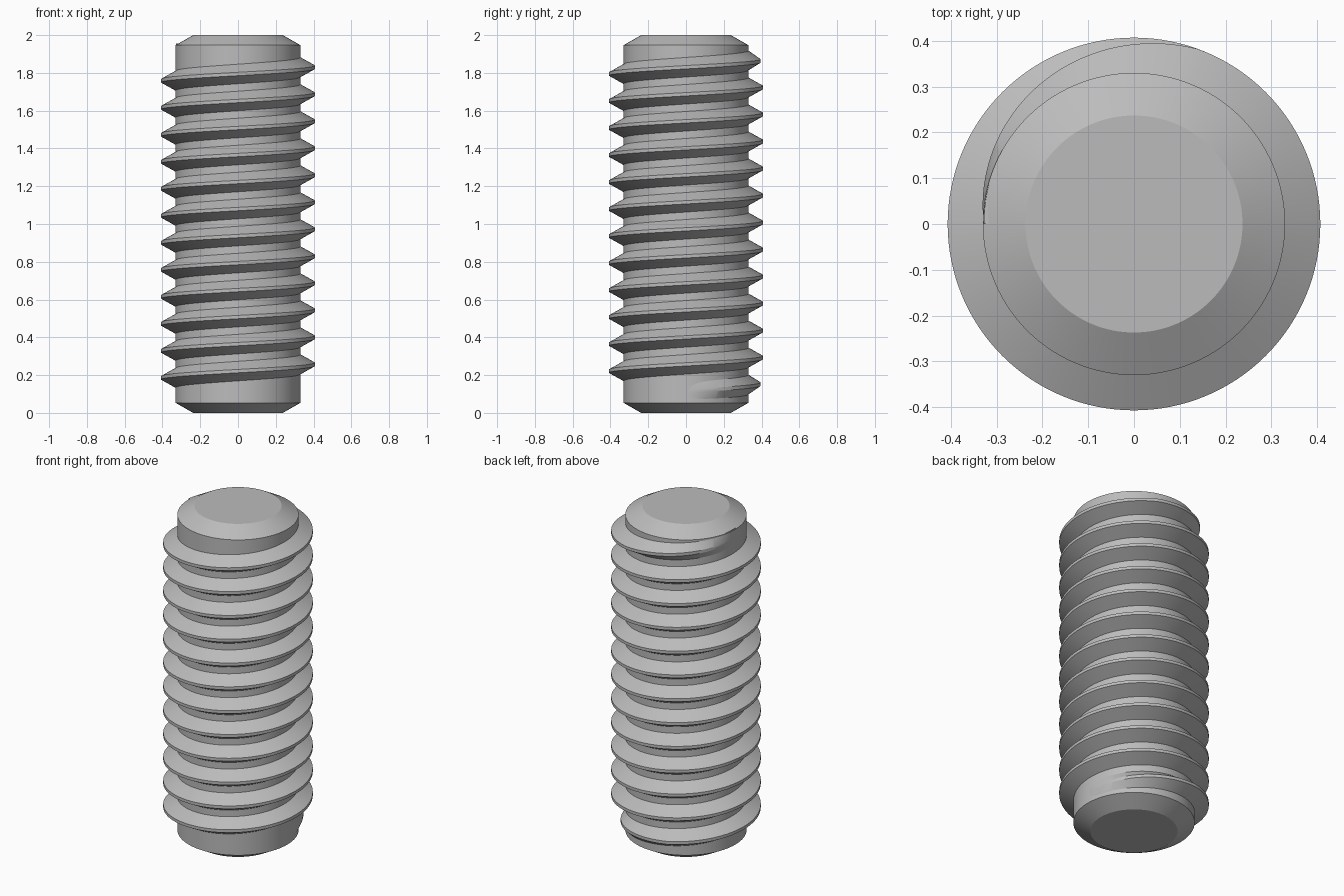
import bpy, bmesh, math

if "Cube" in bpy.data.objects:
    bpy.data.objects.remove(bpy.data.objects["Cube"])

LENGTH, CORE, CREST, TIP = 2.0, 0.33, 0.407, 0.237
CHAMFER = 0.053
PITCH, TURNS, START_Z = 0.143, 12.5, 0.114
SEGS = 128                      # segments per turn
RAMP = math.radians(110)        # angle over which the thread runs out

steel = bpy.data.materials.new("grey_steel")
steel.use_nodes = True
grey = (0.5, 0.5, 0.5, 1)
steel.diffuse_color = grey
steel.node_tree.nodes["Principled BSDF"].inputs["Base Color"].default_value = grey


def finish(bm, name):
    """Turn a bmesh into a smooth-shaded steel object with sharp edges kept."""
    bmesh.ops.recalc_face_normals(bm, faces=bm.faces)
    mesh = bpy.data.meshes.new(name)
    bm.to_mesh(mesh)
    bm.free()
    mesh.materials.append(steel)
    obj = bpy.data.objects.new(name, mesh)
    bpy.context.collection.objects.link(obj)
    bpy.ops.object.select_all(action='DESELECT')
    obj.select_set(True)
    bpy.context.view_layer.objects.active = obj
    bpy.ops.object.shade_smooth_by_angle(angle=math.radians(25))


def ring(bm, points, angle):
    c, s = math.cos(angle), math.sin(angle)
    return [bm.verts.new((r * c, r * s, z)) for r, z in points]


def skin(bm, a, b):
    """Bridge two closed rings of equal size with quads."""
    n = len(a)
    for i in range(n):
        j = (i + 1) % n
        bm.faces.new((a[i], a[j], b[j], b[i]))


# Core rod with chamfered ends
bm = bmesh.new()
levels = [(TIP, 0), (CORE, CHAMFER), (CORE, LENGTH - CHAMFER), (TIP, LENGTH)]
columns = [ring(bm, levels, math.tau * i / SEGS) for i in range(SEGS)]
rows = list(zip(*columns))
for low, high in zip(rows, rows[1:]):
    skin(bm, low, high)
bm.faces.new(rows[0])
bm.faces.new(rows[-1])
finish(bm, "core_rod")

# Right-handed helical thread, fading into the core at both ends
bm = bmesh.new()
base_half, crest_half = PITCH * 0.37, PITCH / 16
root, inner = CORE - 0.002, CORE - 0.02
total = TURNS * math.tau
steps = int(TURNS * SEGS)
sections = []
for i in range(steps + 1):
    angle = total * i / steps
    fade = min(1, angle / RAMP, (total - angle) / RAMP)
    z = START_Z + PITCH * angle / math.tau
    tip = root + (CREST - root) * fade
    sections.append(ring(bm, [(inner, z - base_half), (root, z - base_half),
                              (tip, z - crest_half), (tip, z + crest_half),
                              (root, z + base_half), (inner, z + base_half)], angle))
for a, b in zip(sections, sections[1:]):
    skin(bm, a, b)
bm.faces.new(sections[0])
bm.faces.new(sections[-1])
finish(bm, "helical_thread")
